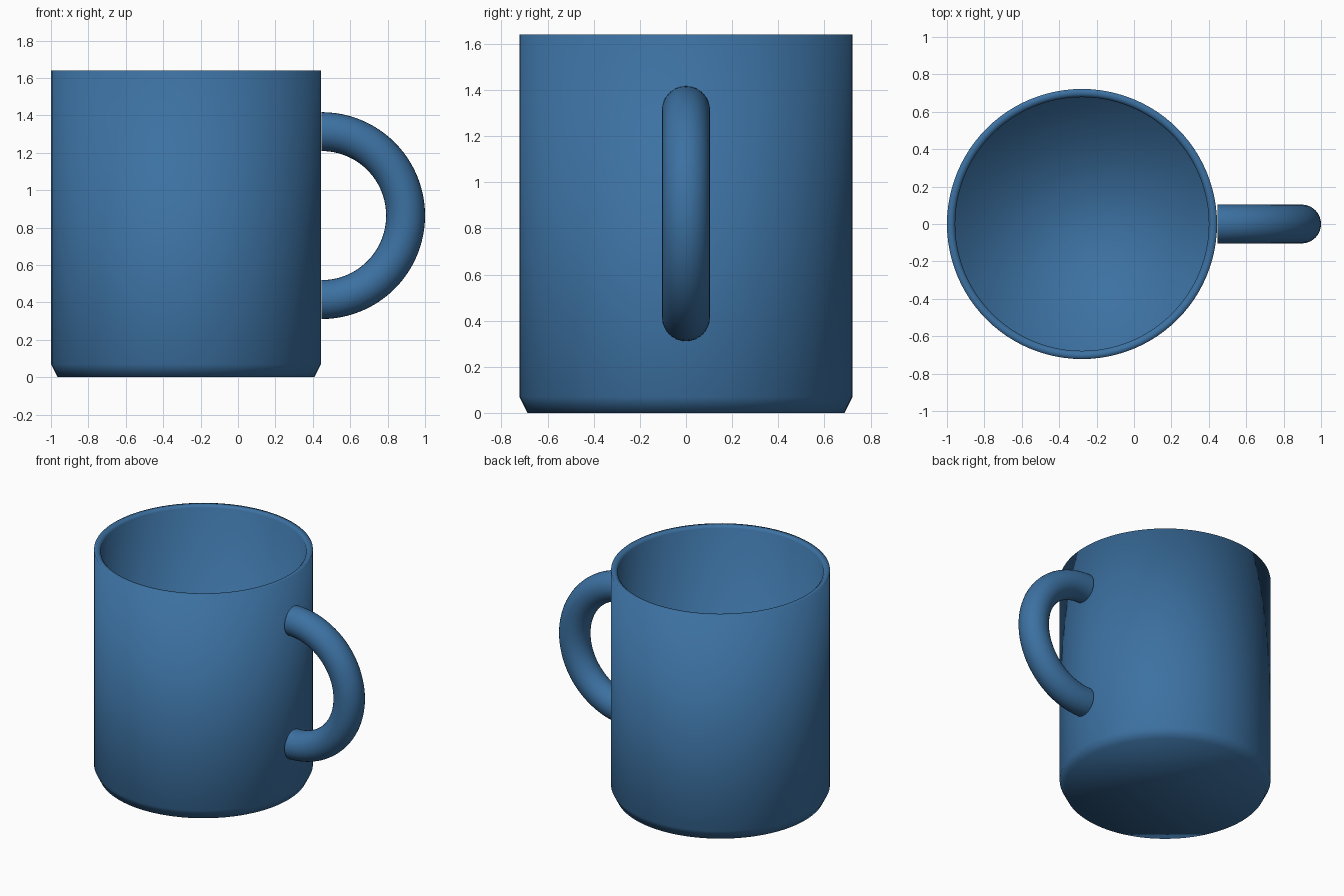
import bpy, bmesh
from math import sin, cos, pi

if "Cube" in bpy.data.objects:
    bpy.data.objects.remove(bpy.data.objects["Cube"])

blue = bpy.data.materials.new("blue_glaze")
blue.diffuse_color = (0.045, 0.165, 0.36, 1)
blue.use_nodes = True
blue.node_tree.nodes["Principled BSDF"].inputs["Base Color"].default_value = blue.diffuse_color


def ring_mesh(name, rings):
    """Skin a list of rings of points and cap both ends."""
    bm = bmesh.new()
    loops = [[bm.verts.new(p) for p in ring] for ring in rings]
    n = len(loops[0])
    for a, b in zip(loops, loops[1:]):
        for i in range(n):
            j = (i + 1) % n
            bm.faces.new((a[i], a[j], b[j], b[i]))
    bm.faces.new(loops[0][::-1])
    bm.faces.new(loops[-1])
    bmesh.ops.recalc_face_normals(bm, faces=bm.faces[:])
    for f in bm.faces:
        f.smooth = True
    me = bpy.data.meshes.new(name)
    bm.to_mesh(me)
    bm.free()
    me.materials.append(blue)
    ob = bpy.data.objects.new(name, me)
    bpy.context.collection.objects.link(ob)
    return ob


# Mug body: chamfered foot, straight wall, thin rim, hollow inside
CX, SIDES = -0.278, 96
profile = [(0.687, 0), (0.722, 0.07), (0.722, 1.64), (0.692, 1.64),
           (0.678, 1.625), (0.678, 0.07)]
ring_mesh("mug_body", [
    [(CX + r * cos(2 * pi * i / SIDES), r * sin(2 * pi * i / SIDES), z)
     for i in range(SIDES)] for r, z in profile])

# Handle: half ring of round section
HX, HZ, MAJOR, TUBE, STEPS, ROUND = 0.447, 0.864, 0.449, 0.104, 48, 32
rings = []
for s in range(STEPS + 1):
    a = -pi / 2 + pi * s / STEPS
    ring = []
    for i in range(ROUND):
        t = 2 * pi * i / ROUND
        d = MAJOR + TUBE * cos(t)
        ring.append((HX + d * cos(a), TUBE * sin(t), HZ + d * sin(a)))
    rings.append(ring)
handle = ring_mesh("handle", rings)
for f in handle.data.polygons[-2:]:
    f.use_smooth = False
